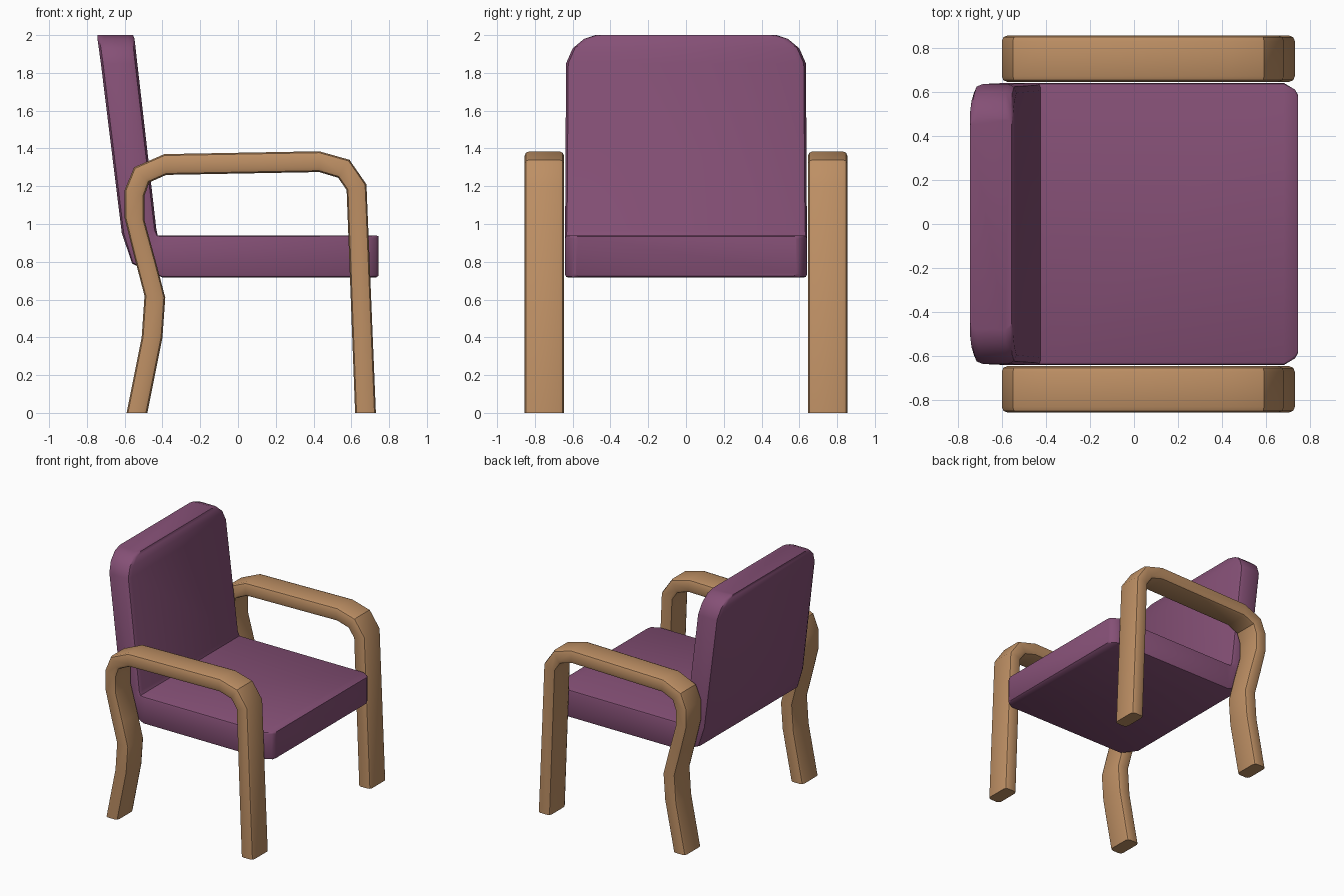
import bpy, bmesh, math

if "Cube" in bpy.data.objects:
    bpy.data.objects.remove(bpy.data.objects["Cube"])


def material(name, rgb):
    m = bpy.data.materials.new(name)
    m.diffuse_color = (*rgb, 1)
    m.use_nodes = True
    m.node_tree.nodes["Principled BSDF"].inputs["Base Color"].default_value = m.diffuse_color
    return m


def band(name, stations, y_mid, mat):
    """Loft a rounded-rectangle section along stations of
    (outer x, outer z, inner x, inner z, half width, corner radius)."""
    bm = bmesh.new()
    rings = []
    for ox, oz, ix, iz, half, r in stations:
        thick = math.hypot(ix - ox, iz - oz)
        ring = []
        # four corners, three points each
        for sy, st, start in ((1, 1, 0), (-1, 1, 90), (-1, -1, 180), (1, -1, 270)):
            for step in (0, 45, 90):
                a = math.radians(start + step)
                y = sy * (half - r) + r * math.cos(a)
                t = 0.5 + (st * (thick / 2 - r) + r * math.sin(a)) / thick
                ring.append(bm.verts.new((ox + (ix - ox) * t, y_mid + y, oz + (iz - oz) * t)))
        rings.append(ring)
    for a, b in zip(rings, rings[1:]):
        for i in range(len(a)):
            j = (i + 1) % len(a)
            bm.faces.new((a[i], a[j], b[j], b[i]))
    bm.faces.new(rings[0])
    bm.faces.new(rings[-1])
    bmesh.ops.recalc_face_normals(bm, faces=bm.faces)
    me = bpy.data.meshes.new(name)
    bm.to_mesh(me)
    bm.free()
    me.materials.append(mat)
    ob = bpy.data.objects.new(name, me)
    bpy.context.collection.objects.link(ob)
    bpy.ops.object.select_all(action='DESELECT')
    ob.select_set(True)
    bpy.context.view_layer.objects.active = ob
    bpy.ops.object.shade_smooth_by_angle(angle=math.radians(35))
    return ob


wood = material("light wood", (0.51, 0.275, 0.127))
fabric = material("plum fabric", (0.235, 0.08, 0.181))

# Bent wooden arm and legs: back foot, up over the arm, down to the front foot
frame_path = [
    (-0.59, 0.0, -0.48, 0.0), (-0.51, 0.40, -0.40, 0.40), (-0.495, 0.62, -0.385, 0.61),
    (-0.55, 0.83, -0.435, 0.80), (-0.60, 1.03, -0.495, 1.02), (-0.60, 1.18, -0.495, 1.15),
    (-0.55, 1.30, -0.47, 1.22), (-0.39, 1.37, -0.38, 1.26), (0.43, 1.385, 0.43, 1.275),
    (0.59, 1.34, 0.53, 1.245), (0.68, 1.21, 0.575, 1.18), (0.73, 0.0, 0.62, 0.0),
]
frame = band("arm_and_legs", [(*p, 0.105, 0.026) for p in frame_path], 0.75, wood)
mirror = frame.modifiers.new("Mirror", 'MIRROR')
mirror.use_axis = (False, True, False)

# One-piece cushion: seat front edge, along the seat, up the back to its rounded top
cushion = [
    (0.745, 0.725, 0.745, 0.935, 0.585, 0.015),
    (0.73, 0.717, 0.73, 0.94, 0.61, 0.015),
    (0.68, 0.717, 0.68, 0.94, 0.64, 0.015),
    (-0.40, 0.717, -0.38, 0.938, 0.64, 0.015),
    (-0.56, 0.79, -0.425, 0.94, 0.64, 0.02),
    (-0.615, 0.95, -0.432, 0.97, 0.64, 0.035),
    (-0.726, 1.85, -0.533, 1.85, 0.635, 0.04),
    (-0.737, 1.93, -0.542, 1.93, 0.60, 0.04),
    (-0.744, 1.98, -0.548, 1.98, 0.54, 0.035),
    (-0.743, 2.0, -0.555, 2.0, 0.48, 0.03),
]
band("seat_and_back_cushion", cushion, 0, fabric)
